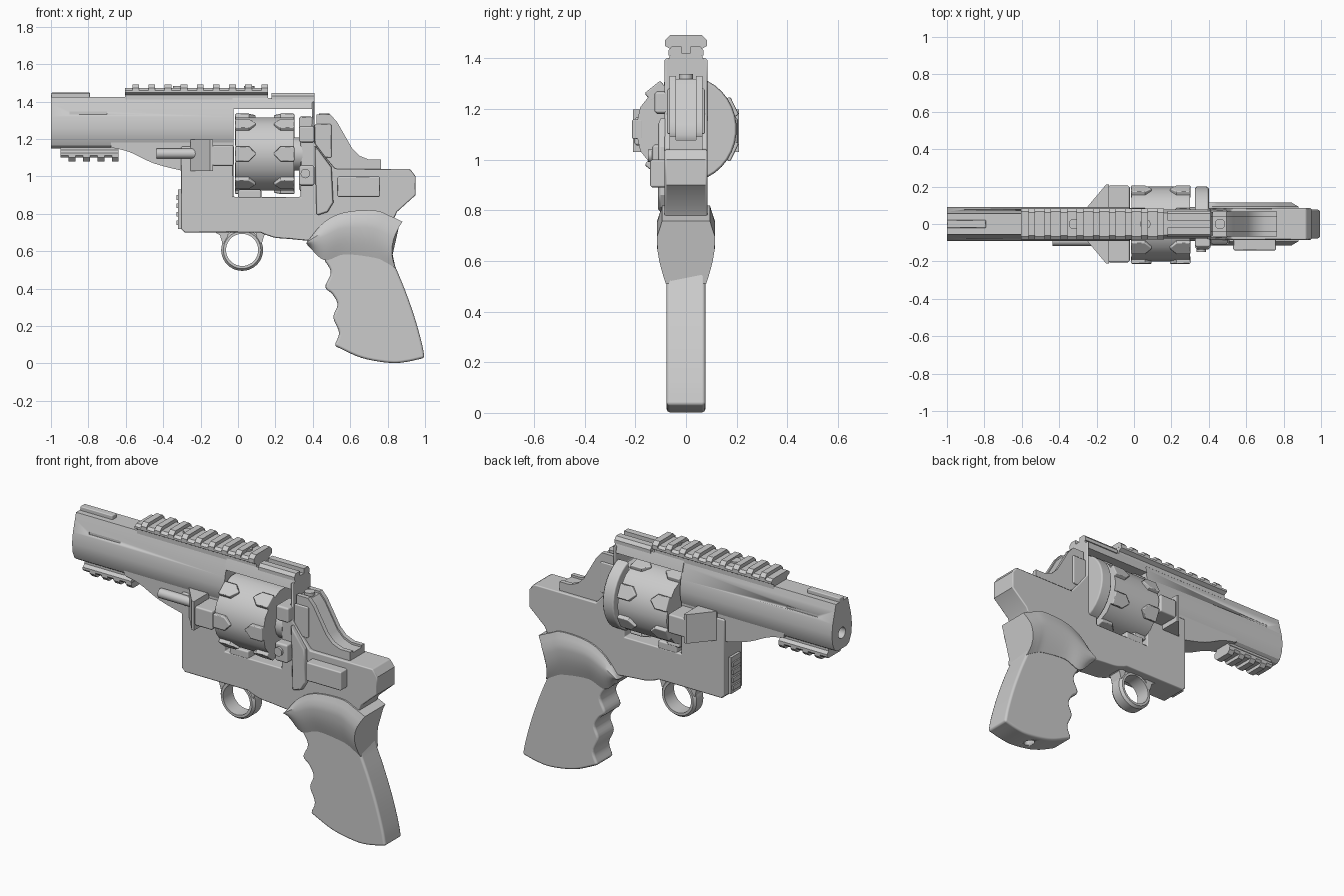
import bpy, bmesh, math
from mathutils import Vector, Matrix

cube = bpy.data.objects.get("Cube")
if cube:
    bpy.data.objects.remove(cube, do_unlink=True)

GREY = (0.6, 0.6, 0.6, 1)
metal = bpy.data.materials.new("plain grey")
metal.use_nodes = True
metal.diffuse_color = GREY
metal.node_tree.nodes["Principled BSDF"].inputs["Base Color"].default_value = GREY


def finish(name, bm, bevel=0, segments=1):
    bmesh.ops.recalc_face_normals(bm, faces=bm.faces)
    me = bpy.data.meshes.new(name)
    bm.to_mesh(me)
    bm.free()
    me.materials.append(metal)
    for p in me.polygons:
        p.use_smooth = True
    me.set_sharp_from_angle(angle=math.radians(32))
    ob = bpy.data.objects.new(name, me)
    bpy.context.scene.collection.objects.link(ob)
    if bevel:
        m = ob.modifiers.new("edge", "BEVEL")
        m.width, m.segments, m.harden_normals = bevel, segments, True
        m.limit_method, m.angle_limit = "ANGLE", math.radians(50)
    return ob


def loft(name, rings, bevel=0, segments=1):
    """Skin a row of equal rings and cap both ends."""
    bm = bmesh.new()
    rows = [[bm.verts.new(p) for p in r] for r in rings]
    n = len(rows[0])
    for a, b in zip(rows, rows[1:]):
        for i in range(n):
            bm.faces.new((a[i], a[(i + 1) % n], b[(i + 1) % n], b[i]))
    bm.faces.new(rows[0])
    bm.faces.new(rows[-1])
    return finish(name, bm, bevel, segments)


def prism(name, pts, lo, hi, axis="y", bevel=0, segments=1):
    """Extrude a 2D outline along one axis."""
    place = {"x": lambda p, d: (d, p[0], p[1]),
             "y": lambda p, d: (p[0], d, p[1]),
             "z": lambda p, d: (p[0], p[1], d)}[axis]
    return loft(name, [[place(p, d) for p in pts] for d in (lo, hi)], bevel, segments)


def box(name, x, y, z, bevel=0):
    return prism(name, [(x[0], z[0]), (x[1], z[0]), (x[1], z[1]), (x[0], z[1])], y[0], y[1], "y", bevel)


def rod(name, axis, centre, radius, length, sides=24):
    bm = bmesh.new()
    turn = Vector((0, 0, 1)).rotation_difference(Vector(axis)).to_matrix().to_4x4()
    bmesh.ops.create_cone(bm, cap_ends=True, segments=sides, radius1=radius, radius2=radius,
                          depth=length, matrix=Matrix.Translation(centre) @ turn)
    return finish(name, bm)


def smooth(pts, steps=5):
    """Catmull-Rom curve through the points."""
    v = [Vector(p) for p in pts]
    v = [2 * v[0] - v[1]] + v + [2 * v[-1] - v[-2]]
    out = []
    for a, b, c, d in zip(v, v[1:], v[2:], v[3:]):
        for k in range(steps):
            t = k / steps
            out.append((2 * b + (c - a) * t + (2 * a - 5 * b + 4 * c - d) * t * t
                        + (3 * b - a - 3 * c + d) * t ** 3) / 2)
    return out + [v[-2]]


def mirrored(half):
    """Close a half section given as (y, z) from top to bottom."""
    return half + [(-y, z) for y, z in reversed(half)]


def cut(target, cutter):
    cutter.hide_render = cutter.hide_viewport = True
    m = target.modifiers.new("cut", "BOOLEAN")
    m.object, m.solver = cutter, "EXACT"


# Barrel with bore and side slots
barrel = prism("barrel", mirrored([(.055, 1.425), (.065, 1.39), (.084, 1.32), (.092, 1.26),
                                   (.086, 1.205), (.068, 1.165), (.045, 1.15)]), -1, -.025, "x")
cut(barrel, rod("bore_cutter", (1, 0, 0), (-.95, 0, 1.24), .032, .4))
for s in (-1, 1):
    cut(barrel, box("slot_cutter", (-.9, -.7), (s * .075, s * .13), (1.332, 1.346)))
prism("barrel_underside", smooth([(-.68, 1.155), (-.58, 1.13), (-.45, 1.07), (-.3, 1.03)])
      + [Vector((-.025, 1.03)), Vector((-.025, 1.2)), Vector((-.68, 1.2))], -.075, .075)
box("front_sight", (-1, -.79), (-.022, .022), (1.41, 1.448), .006)

# Frame and top strap
outline = [(-.305, 1.16), (-.305, .72), (-.285, .70), (.12, .70)]
outline += [tuple(p) for p in smooth([(.14, .69), (.2, .672), (.28, .665), (.38, .655)])]
outline += [(.47, .7), (.82, .74), (.85, .81), (.95, .90), (.95, 1.0), (.92, 1.04), (.52, 1.04),
            (.47, 1.1), (.41, 1.18), (.41, 1.4), (.395, 1.4), (.395, 1.27), (.335, 1.24),
            (.335, .89), (-.025, .89), (-.025, 1.16)]
prism("frame", outline, -.085, .085, "y", .008)
prism("top_strap", mirrored([(.06, 1.42), (.07, 1.39), (.078, 1.36)]), -.03, .41, "x")
for s in (-1, 1):
    prism("rear_sight", [(s * .018, 1.41), (s * .07, 1.41), (s * .07, 1.43), (s * .055, 1.447),
                         (s * .018, 1.447)], .18, .41, "x")

# Front slot with ridges
box("front_plate", (-.32, -.3), (-.045, .045), (.72, .93))
for i in range(4):
    box("front_ridge", (-.328, -.3), (-.035, .035), (.74 + i * .045, .765 + i * .045))

# Upper accessory rail
prism("upper_rail", mirrored([(.066, 1.472), (.082, 1.46), (.082, 1.448), (.06, 1.435),
                              (.06, 1.41)]), -.605, .16, "x")
for i in range(9):
    x = -.565 + i * .0862
    prism("upper_rail_tooth", mirrored([(.062, 1.492), (.082, 1.472), (.082, 1.46)]), x, x + .036, "x")
for x in (-.32, .06):
    rod("rail_screw", (0, 0, 1), (x, 0, 1.472), .028, .02)

# Lower accessory rail
prism("lower_rail", mirrored([(.05, 1.17), (.05, 1.14), (.066, 1.125), (.066, 1.112),
                              (.055, 1.1)]), -.95, -.64, "x")
for i in range(4):
    x = -.905 + i * .077
    prism("lower_rail_tooth", mirrored([(.066, 1.115), (.066, 1.1), (.048, 1.08)]), x, x + .036, "x")

# Cylinder with pointed raised lugs
AXIS_Z = 1.12
rod("cylinder", (1, 0, 0), (.143, 0, AXIS_Z), .2, .315, 14)
rod("ratchet", (1, 0, 0), (.31, 0, AXIS_Z), .09, .07, 14)
for i in range(7):
    for end, way in ((.302, -1), (-.016, 1)):
        lug = [(end, -.04), (end + way * .075, -.04), (end + way * .115, 0),
               (end + way * .075, .04), (end, .04)]
        ob = prism("cylinder_lug", lug, -.213, -.17, "y", .006)
        ob.location.z = AXIS_Z
        ob.rotation_euler.x = i * math.tau / 7

# Crane blocks and ejector rod
prism("crane_block", [(-.255, -.085), (-.15, -.21), (-.135, -.21), (-.135, .21), (-.15, .21),
                      (-.255, .085)], 1.03, 1.198, "z")
box("crane_link", (-.14, -.022), (-.205, .205), (1.055, 1.168), .01)
rod("ejector_rod", (1, 0, 0), (-.28, -.09, 1.122), .027, .31)
box("crane_foot", (0, .125), (-.085, .085), (.88, .93), .01)

# Recoil shield on the left, latch and gate on the right
arc = [(.2 * math.cos(a), AXIS_Z + .21 * math.sin(a))
       for a in (math.radians(-75 + 10 * k) for k in range(16))]
prism("recoil_shield", arc, .325, .4, "x", .01)
box("gate", (.325, .41), (-.125, 0), (1.18, 1.27), .012)
box("latch", (.325, .41), (-.135, 0), (.95, 1.06), .012)
rod("latch_pin", (0, 1, 0), (.36, -.13, 1.015), .025, .04)
prism("side_plate", [(.41, 1.17), (.5, 1.05), (.51, .86), (.48, .81), (.42, .79)],
      -.11, -.05, "y", .01)
box("side_box", (.53, .76), (-.142, -.05), (.89, 1.0), .008)

# Hammer between shroud cheeks
shroud = [(.41, 1.16), (.42, 1.28), (.42, 1.33), (.495, 1.33), (.53, 1.29), (.61, 1.15),
          (.65, 1.11), (.70, 1.09), (.765, 1.09), (.765, 1.03), (.45, 1.03)]
for s in (-1, 1):
    prism("shroud_cheek", shroud, s * .04, s * .066, "y")
prism("hammer", [(x, z - .012) for x, z in shroud], -.04, .04)
rod("hammer_pin", (0, 0, 1), (.46, 0, 1.325), .028, .025)
for s in (-1, 1):
    box("shroud_rib", (.41, .5), (s * .06, s * .075), (1.1, 1.28), .006)

# Trigger ring
bm = bmesh.new()
section = [(.112, -.03), (.112, .03), (.1, .045), (.086, .045), (.086, -.045), (.1, -.045)]
N = 40
ring = [[bm.verts.new((.022 + r * math.cos(k * math.tau / N), y, .607 + r * math.sin(k * math.tau / N)))
         for r, y in section] for k in range(N)]
for k in range(N):
    a, b = ring[k], ring[(k + 1) % N]
    for i in range(len(section)):
        j = (i + 1) % len(section)
        bm.faces.new((a[i], a[j], b[j], b[i]))
finish("trigger_ring", bm)
for s in (-1, 1):
    prism("ring_web", [(.022 + s * x, z) for x, z in ((.15, .705), (.118, .685), (.105, .64),
                                                      (.088, .65), (.07, .705))], -.04, .04)

# Grip with finger grooves
front = smooth([(.515, .095), (.54, .165), (.51, .245), (.532, .315), (.505, .37), (.467, .41),
                (.496, .487), (.46, .556)])
back = smooth([(.84, .52), (.89, .40), (.94, .26), (.98, .12), (.998, .03)])
base = smooth([(.998, .03), (.9, .008), (.81, .003), (.66, .03), (.515, .095)])
grip = prism("grip", front + [Vector((.5, .64)), Vector((.8, .64))] + back + base[1:-1],
             -.077, .077, "y", .014, 2)
cut(grip, rod("base_hole_cutter", (0, 0, 1), (.76, 0, 0), .03, .12))

# Flared wrap above the grip
top = smooth([(.37, .652), (.46, .755), (.57, .808), (.73, .818), (.81, .79), (.88, .758)])
low = smooth([(.365, .64), (.46, .553), (.57, .583), (.73, .565), (.79, .54), (.842, .51)])
rings = []
for k, (t, b) in enumerate(zip(top, low)):
    side = []
    for u in [i / 8 for i in range(9)]:
        p = b.lerp(t, u)
        pinch = .018 * 4 * u * (1 - u) * (k / (len(top) - 1)) ** 2
        y = .08 + .034 * math.sin(min(u * 1.5, 1) * math.pi / 2) - .02 * max(0, u - .75) * 4
        side.append((p.x - pinch * 2, y, p.y))
    rings.append(side + [(x, -y, z) for x, y, z in reversed(side)])
loft("grip_wrap", rings)
